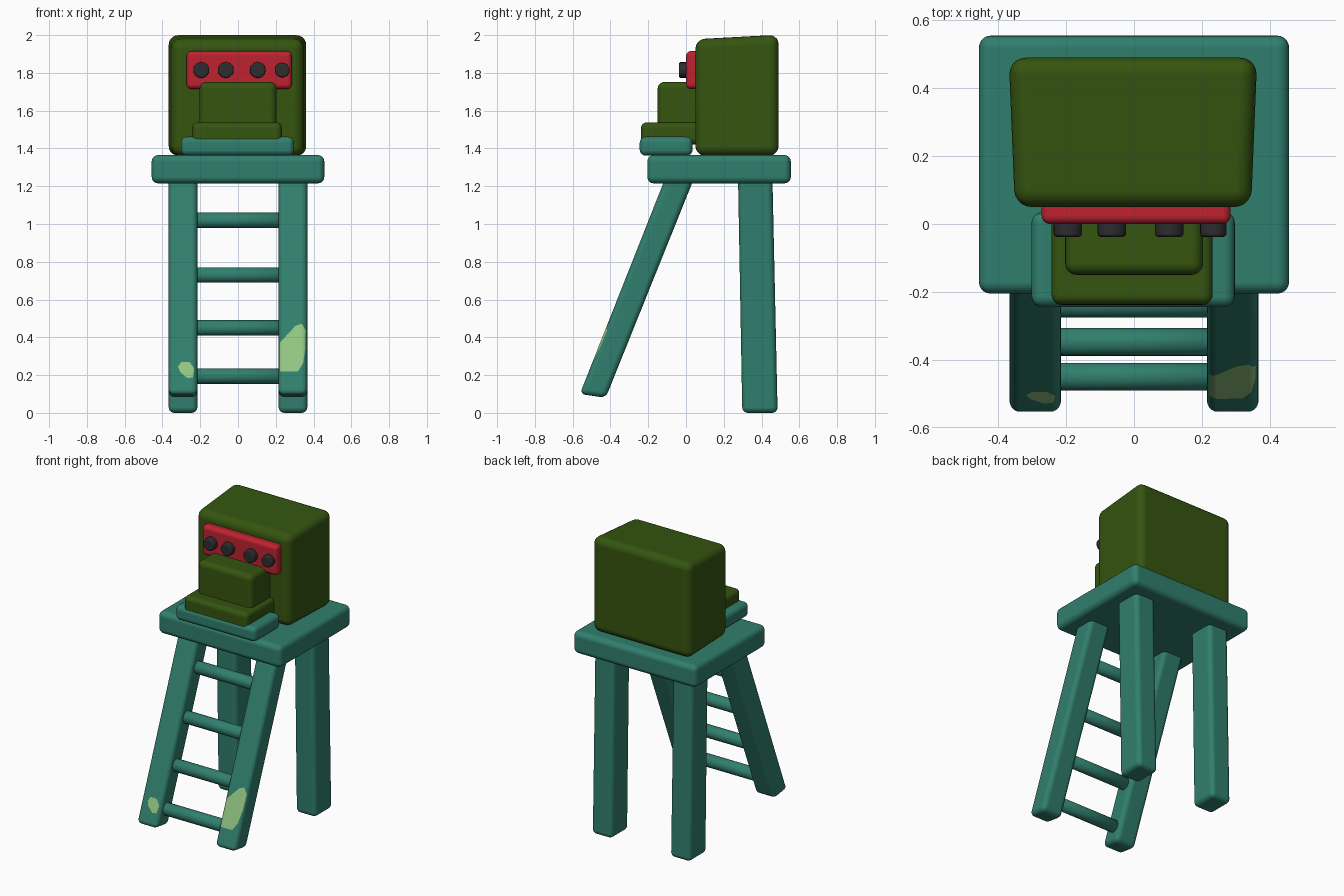
import bpy, bmesh, math
from mathutils import Matrix, Vector

if "Cube" in bpy.data.objects:
    bpy.data.objects.remove(bpy.data.objects["Cube"])


def material(name, rgb):
    m = bpy.data.materials.new(name)
    m.diffuse_color = (*rgb, 1)
    m.use_nodes = True
    m.node_tree.nodes["Principled BSDF"].inputs["Base Color"].default_value = m.diffuse_color
    return m


TEAL = material("teal paint", (0.030, 0.212, 0.155))
OLIVE = material("olive green", (0.035, 0.090, 0.005))
RED = material("red panel", (0.520, 0.016, 0.030))
BLACK = material("dark grey", (0.026, 0.026, 0.028))
LIME = material("light green patch", (0.290, 0.560, 0.225))


def finish(bm, name, mats):
    bmesh.ops.recalc_face_normals(bm, faces=bm.faces)
    for f in bm.faces:
        f.smooth = True
    me = bpy.data.meshes.new(name)
    bm.to_mesh(me)
    bm.free()
    for m in mats:
        me.materials.append(m)
    ob = bpy.data.objects.new(name, me)
    bpy.context.collection.objects.link(ob)
    mod = ob.modifiers.new("flat face normals", 'WEIGHTED_NORMAL')
    mod.weight = 100
    return ob


def prism_mesh(profile, x0, x1, bevel, taper=0.0):
    """Side profile (y, z) stretched from x0 to x1 with rounded edges.
    taper narrows the front (lowest y) by that amount on each side."""
    bm = bmesh.new()
    front = min(p[0] for p in profile)
    rings = []
    for x, s in ((x0, 1), (x1, -1)):
        rings.append([bm.verts.new((x + s * (taper if y == front else 0), y, z))
                      for y, z in profile])
    a, b = rings
    n = len(profile)
    bm.faces.new(a)
    bm.faces.new(b[::-1])
    for i in range(n):
        j = (i + 1) % n
        bm.faces.new((a[j], a[i], b[i], b[j]))
    bmesh.ops.recalc_face_normals(bm, faces=bm.faces)
    bmesh.ops.bevel(bm, geom=bm.edges[:], offset=bevel, segments=5,
                    profile=0.5, affect='EDGES', clamp_overlap=True)
    return bm


def box(name, x0, x1, y0, y1, z0, z1, bevel, mat):
    prof = [(y0, z0), (y1, z0), (y1, z1), (y0, z1)]
    return finish(prism_mesh(prof, x0, x1, bevel), name, [mat])


def rod(name, center, radius, length, axis, mat, bevel=0.0):
    bm = bmesh.new()
    bmesh.ops.create_cone(bm, cap_ends=True, segments=24, radius1=radius,
                          radius2=radius, depth=length)
    if bevel:
        rim = [e for e in bm.edges if abs(e.verts[0].co.z - e.verts[1].co.z) < 1e-5]
        bmesh.ops.bevel(bm, geom=rim, offset=bevel, segments=3,
                        profile=0.5, affect='EDGES')
    turn = Matrix.Rotation(math.pi / 2, 4, 'Y' if axis == 'x' else 'X')
    bmesh.ops.transform(bm, matrix=Matrix.Translation(center) @ turn, verts=bm.verts)
    return finish(bm, name, [mat])


def paint_patch(bm, outline):
    """Cut a convex (x, z) outline into the mesh and colour its front faces."""
    mid = Vector((sum(p[0] for p in outline), 0, sum(p[1] for p in outline))) / len(outline)
    planes = []
    for (ax, az), (bx, bz) in zip(outline, outline[1:] + outline[:1]):
        no = Vector((bz - az, 0, ax - bx)).normalized()
        co = Vector((ax, 0, az))
        if (mid - co).dot(no) > 0:
            no = -no
        planes.append((co, no))
        bmesh.ops.bisect_plane(bm, geom=bm.verts[:] + bm.edges[:] + bm.faces[:],
                               dist=1e-5, plane_co=co, plane_no=no)
    bm.normal_update()
    for f in bm.faces:
        c = f.calc_center_median()
        if f.normal.y < -0.1 and all((c - co).dot(no) < 0 for co, no in planes):
            f.material_index = 1


# Platform
box("platform", -0.457, 0.457, -0.205, 0.555, 1.215, 1.365, 0.035, TEAL)

# Legs: straight pair at the back, sloped ladder rails in front
back_profile = [(0.298, 0), (0.485, 0), (0.457, 1.27), (0.275, 1.27)]
front_profile = [(-0.562, 0.100), (-0.425, 0.080), (0.050, 1.260), (-0.103, 1.260)]
patches = {
    "left": [(-0.318, 0.245), (-0.300, 0.270), (-0.255, 0.268), (-0.232, 0.235),
             (-0.238, 0.188), (-0.268, 0.184), (-0.305, 0.215)],
    "right": [(0.222, 0.372), (0.255, 0.408), (0.305, 0.462), (0.338, 0.472),
              (0.359, 0.435), (0.357, 0.340), (0.345, 0.265), (0.318, 0.220),
              (0.222, 0.218)],
}
for side, x0, x1 in (("left", -0.367, -0.215), ("right", 0.215, 0.367)):
    finish(prism_mesh(back_profile, x0, x1, 0.03), "back_leg_" + side, [TEAL])
    bm = prism_mesh(front_profile, x0, x1, 0.03)
    paint_patch(bm, patches[side])
    finish(bm, "ladder_rail_" + side, [TEAL, LIME])

# Ladder rungs
for i, z in enumerate((0.195, 0.45, 0.73, 1.02)):
    rod(f"ladder_rung_{i + 1}", (0, -0.45 + (z - 0.195) * 0.402, z),
        0.041, 0.50, 'x', TEAL)

# Cabinet, slightly narrower and lower at the front
cabinet = [(0.050, 1.362), (0.490, 1.362), (0.490, 2.002), (0.052, 1.978)]
cabinet[3] = (0.050, 1.978)
finish(prism_mesh(cabinet, -0.369, 0.363, 0.05, taper=0.018), "cabinet", [OLIVE])

# Front tray, ledge and raised block
box("front_tray", -0.302, 0.297, -0.245, 0.035, 1.362, 1.462, 0.032, TEAL)
box("front_ledge", -0.243, 0.232, -0.238, 0.08, 1.42, 1.538, 0.03, OLIVE)
box("front_block", -0.203, 0.204, -0.150, 0.08, 1.47, 1.752, 0.035, OLIVE)

# Control panel and knobs
box("control_panel", -0.272, 0.285, 0.0, 0.08, 1.715, 1.915, 0.025, RED)
for i, x in enumerate((-0.195, -0.065, 0.104, 0.234)):
    rod(f"knob_{i + 1}", (x, -0.012, 1.815), 0.042 if i < 3 else 0.039, 0.052,
        'y', BLACK, 0.01)
